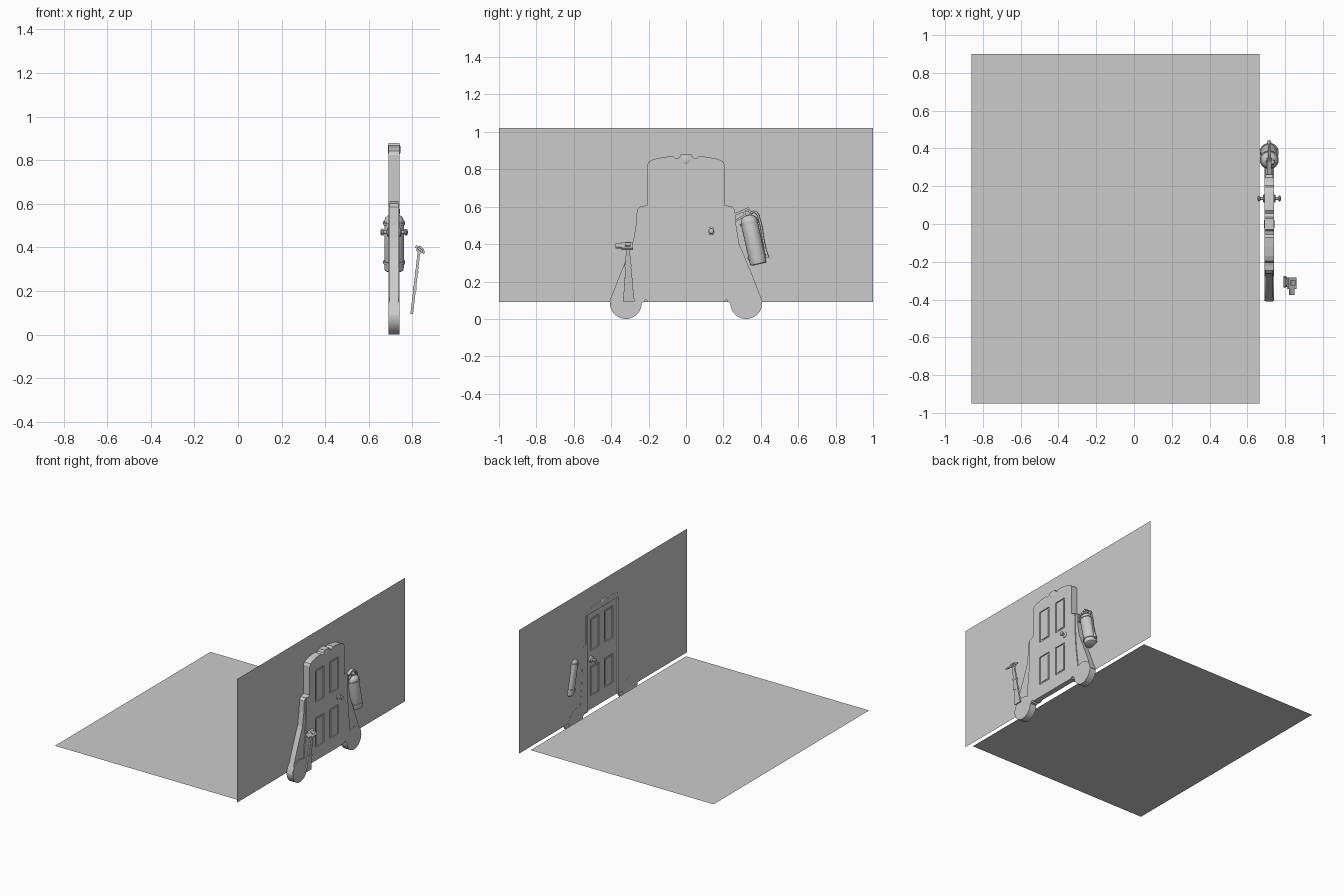
import bpy, bmesh, math
from mathutils import Vector, Matrix

if "Cube" in bpy.data.objects:
    bpy.data.objects.remove(bpy.data.objects["Cube"])

XB, XF = 0.69, 0.742      # back and front of the facade slab
XM = (XB + XF) / 2


def obj(name, verts, faces, smooth=False):
    me = bpy.data.meshes.new(name)
    me.from_pydata([tuple(v) for v in verts], [], faces)
    o = bpy.data.objects.new(name, me)
    bpy.context.collection.objects.link(o)
    bm = bmesh.new()
    bm.from_mesh(me)
    if any(len(f.link_faces) > 0 for f in bm.edges) and len(faces) > 1:
        bmesh.ops.recalc_face_normals(bm, faces=bm.faces)
    bm.to_mesh(me)
    bm.free()
    if smooth:
        bpy.ops.object.select_all(action='DESELECT')
        o.select_set(True)
        bpy.context.view_layer.objects.active = o
        bpy.ops.object.shade_smooth_by_angle(angle=math.radians(35))
    return o


def prism(name, pts, x0, x1, smooth=False):
    """Extrude a y-z outline along x."""
    n = len(pts)
    v = [(x0, y, z) for y, z in pts] + [(x1, y, z) for y, z in pts]
    f = [list(range(n)), list(range(n, 2 * n))[::-1]]
    f += [[i, (i + 1) % n, n + (i + 1) % n, n + i] for i in range(n)]
    return obj(name, v, f, smooth)


def box(name, x0, x1, y0, y1, z0, z1):
    return prism(name, [(y0, z0), (y1, z0), (y1, z1), (y0, z1)], x0, x1)


def lathe(name, base, axis, prof, seg=32):
    """Revolve (distance, radius) pairs around an axis."""
    q = Vector(axis).to_track_quat('Z', 'Y')
    v, f = [], []
    for t, r in prof:
        for k in range(seg):
            a = 2 * math.pi * k / seg
            v.append(Vector(base) + q @ Vector((r * math.cos(a), r * math.sin(a), t)))
    for i in range(len(prof) - 1):
        for k in range(seg):
            j = (k + 1) % seg
            f.append([i * seg + k, i * seg + j, (i + 1) * seg + j, (i + 1) * seg + k])
    m = (len(prof) - 1) * seg
    f += [list(range(seg))[::-1], list(range(m, m + seg))]
    return obj(name, v, f, True)


def tube(name, pts, r):
    c = bpy.data.curves.new(name, 'CURVE')
    c.dimensions = '3D'
    c.bevel_depth, c.bevel_resolution, c.use_fill_caps = r, 3, True
    s = c.splines.new('BEZIER')
    s.bezier_points.add(len(pts) - 1)
    for b, p in zip(s.bezier_points, pts):
        b.co = p
        b.handle_left_type = b.handle_right_type = 'AUTO'
    o = bpy.data.objects.new(name, c)
    bpy.context.collection.objects.link(o)


def cut(o, cutter):
    m = o.modifiers.new('cut', 'BOOLEAN')
    m.operation, m.object, m.solver = 'DIFFERENCE', cutter, 'EXACT'
    cutter.hide_render = True
    bpy.context.view_layer.objects.active = o
    bpy.ops.object.modifier_apply(modifier=m.name)
    bpy.data.objects.remove(cutter)


# Floor sheet and wall sheet with the doorway opening
obj('floor', [(-.86, -.95, .085), (.665, -.95, .085), (.665, .9, .085), (-.86, .9, .085)], [[0, 1, 2, 3]])
DW, DT = 0.18, 0.82
wall = [(-1, .09), (-DW, .09), (-DW, DT), (DW, DT), (DW, .09), (1, .09), (1, 1.02), (-1, 1.02)]
obj('wall', [(XB + .001, y, z) for y, z in wall], [[0, 1, 2, 7], [2, 3, 6, 7], [3, 4, 5, 6]])

# Door facade: half outline mirrored about y = 0
half = [(.028, .88), (.036, .863), (.055, .857), (.072, .87), (.12, .865), (.17, .855), (.197, .843),
        (.207, .825), (.207, .61), (.243, .597), (.247, .45), (.256, .31), (.27, .21), (.275, .15),
        (.24, .085), (.225, .09), (.215, .105), (.205, .09)]
facade = prism('door_facade', half + [(-y, z) for y, z in reversed(half)], XB, XF)
cut(facade, box('pocket', XB - .05, XB + .012, -DW, DW, .05, DT))

# Four door panels sunk on both faces, each with a raised field
for s in (-1, 1):
    for z0, z1 in ((.19, .41), (.53, .77)):
        y0, y1 = sorted((s * .035, s * .135))
        cut(facade, box('sink', XF - .008, XF + .05, y0, y1, z0, z1))
        cut(facade, box('sink', XB - .05, XB + .020, y0, y1, z0, z1))
        g = .014
        box('panel_field_front', XF - .012, XF - .003, y0 + g, y1 - g, z0 + g, z1 - g)
        box('panel_field_back', XB + .015, XB + .024, y0 + g, y1 - g, z0 + g, z1 - g)

# Side buttresses and their round feet
for s in (-1, 1):
    web = [(.20, .608), (.245, .602), (.262, .585), (.268, .5), (.285, .4), (.315, .33), (.36, .22), (.41, .09), (.26, .09)]
    prism('side_buttress', [(s * y, z) for y, z in web], XB + .006, XF - .006)
    lathe('round_foot', (XB, s * .322, .085), (1, 0, 0), [(0, .085), (XF - XB, .085)], 48)

# Keystone boss and door knobs on both faces
lathe('keystone_boss', (XB - .003, 0, .85), (1, 0, 0),
      [(0, .016), (.003, .021), (.055, .021), (.058, .015)], 24)
for s in (-1, 1):
    lathe('door_knob', (XM + s * .012, .135, .47), (s, 0, 0),
          [(0, .021), (.017, .021), (.02, .017), (.022, .008), (.034, .008), (.037, .014),
           (.043, .016), (.048, .013), (.051, .005)], 24)

# Fire extinguisher, tilted in the y-z plane
B = Vector((XM, .388, .292))
T = Vector((XM, .332, .545))
A = (T - B).normalized()
S = Vector((0, A.z, -A.y))          # sideways, away from the door
L = (T - B).length
lathe('extinguisher_tank', B, A,
      [(0, .036), (.004, .043), (.018, .045), (L - .025, .045), (L - .01, .041),
       (L, .03), (L + .008, .017), (L + .02, .015), (L + .03, .015)])
for t in (.035, L - .04):
    lathe('tank_strap', B + A * t, A, [(0, .045), (0, .05), (.012, .05), (.012, .045)])


def along(t, s, x=0):
    return B + A * t + S * s + Vector((x, 0, 0))


def bar(name, p, q, w, h):
    d = (q - p).normalized()
    n = Vector((0, -d.z, d.y)) * h
    x = Vector((w, 0, 0))
    v = [e + i * x + j * n for e in (p, q) for i, j in ((-1, -1), (1, -1), (1, 1), (-1, 1))]
    obj(name, v, [[0, 1, 2, 3], [7, 6, 5, 4]] + [[i, (i + 1) % 4, 4 + (i + 1) % 4, 4 + i] for i in range(4)])


# Valve, squeeze levers, gauge and hose
bar('valve_block', along(L + .02, -.02), along(L + .02, .02), .014, .012)
bar('upper_lever', along(L + .045, .015), along(L + .022, -.095), .012, .006)
bar('lower_lever', along(L + .018, .0), along(L - .012, -.085), .011, .005)
lathe('pressure_gauge', along(L + .02, .0, .01), (1, 0, 0), [(0, .012), (.016, .012), (.018, .009)], 20)
tube('hose', [along(L + .02, .015), along(L + .015, .045), along(L - .03, .056), along(.12, .053), along(.07, .052)], .006)
lathe('hose_nozzle', along(.075, .052), -A, [(0, .006), (.015, .007), (.05, .011)], 16)

# Leaning axe: flat tapering handle with bands
P = Vector((.797, -.306, .095))
Q = Vector((.832, -.311, .395))
D = (Q - P).normalized()
N = Vector((D.z, 0, -D.x)).normalized()


def section(name, rows):
    """Stack of rectangles along the handle: (distance, half width, half depth)."""
    v = [P + D * t + Vector((0, i * w, 0)) + N * j * d for t, w, d in rows
         for i, j in ((-1, -1), (1, -1), (1, 1), (-1, 1))]
    f = [[0, 1, 2, 3], [len(v) - 1, len(v) - 2, len(v) - 3, len(v) - 4]]
    f += [[4 * r + i, 4 * r + (i + 1) % 4, 4 * r + 4 + (i + 1) % 4, 4 * r + 4 + i]
          for r in range(len(rows) - 1) for i in range(4)]
    return obj(name, v, f)


section('axe_handle', [(0, .031, .006), (.05, .026, .006), (.13, .019, .006), (.2, .015, .006), (.26, .011, .006), (.3, .01, .006)])
section('handle_band', [(.11, .024, .008), (.125, .023, .008)])
section('handle_band', [(.185, .019, .008), (.2, .018, .008)])


# Axe head, tilted plate with a narrower poll
def tilted(name, y0, y1, hl, ht):
    o = box(name, -hl, hl, y0, y1, -ht, ht)
    o.matrix_world = Matrix.Translation((.835, 0, .39)) @ Matrix.Rotation(math.radians(38), 4, 'Y')


tilted('axe_head', -.345, -.283, .026, .006)
tilted('axe_poll', -.376, -.34, .016, .005)
tilted('axe_collar', -.325, -.297, .014, .013)
